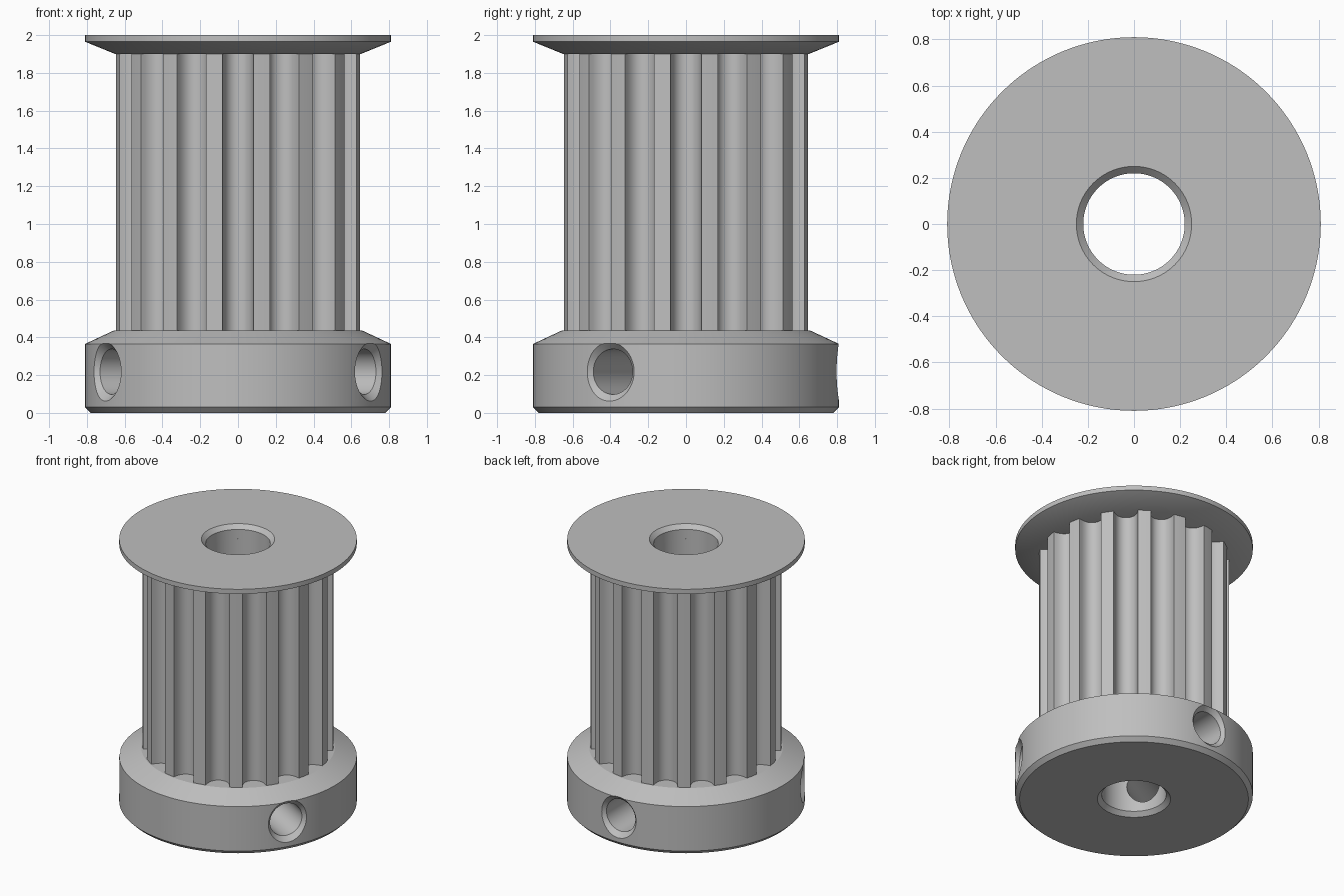
import bpy
import bmesh
from math import sin, cos, pi, radians, atan2, hypot
from mathutils import Matrix

default = bpy.data.objects.get("Cube")
if default:
    bpy.data.objects.remove(default)

metal = bpy.data.materials.new("grey metal")
metal.use_nodes = True
colour = (0.52, 0.52, 0.52, 1)
metal.diffuse_color = colour
metal.node_tree.nodes["Principled BSDF"].inputs["Base Color"].default_value = colour

TEETH = 16
BORE, RIM, TIP = 0.22, 0.81, 0.65
BEVEL = 0.03
HUB_TOP, FLANGE_BOTTOM, TOP = 0.435, 1.9, 2.0


def circle(radius, z, count=144):
    return [(radius * cos(2 * pi * i / count), radius * sin(2 * pi * i / count), z)
            for i in range(count)]


def loft(name, rings, closed=True):
    """Skin equal rings; closed joins last to first, otherwise the ends are capped."""
    bm = bmesh.new()
    loops = [[bm.verts.new(p) for p in ring] for ring in rings]
    pairs = list(zip(loops, loops[1:]))
    if closed:
        pairs.append((loops[-1], loops[0]))
    else:
        bm.faces.new(loops[0])
        bm.faces.new(loops[-1])
    for a, b in pairs:
        for i in range(len(a)):
            j = (i + 1) % len(a)
            bm.faces.new((a[i], a[j], b[j], b[i]))
    bmesh.ops.recalc_face_normals(bm, faces=bm.faces)
    mesh = bpy.data.meshes.new(name)
    bm.to_mesh(mesh)
    bm.free()
    mesh.materials.append(metal)
    obj = bpy.data.objects.new(name, mesh)
    bpy.context.collection.objects.link(obj)
    return obj


def activate(obj):
    bpy.ops.object.select_all(action="DESELECT")
    obj.select_set(True)
    bpy.context.view_layer.objects.active = obj


def smooth(obj):
    activate(obj)
    bpy.ops.object.shade_smooth_by_angle(angle=radians(25))


# Hub: bevelled collar with a chamfered bore
hub = loft("hub", [circle(r, z) for r, z in (
    (BORE, BEVEL), (BORE + BEVEL, 0), (RIM - BEVEL, 0), (RIM, BEVEL),
    (RIM, 0.365), (0.66, HUB_TOP), (BORE, HUB_TOP))])

# Three set screw holes, countersunk at the rim and open to the bore
for angle in (90, 210, 330):
    cutter = loft("screw_hole_cutter", [circle(r, z, 64) for r, z in (
        (0.12, 0.15), (0.12, 0.774), (0.22, 0.874))], closed=False)
    cutter.data.transform(Matrix.Translation((0, 0, 0.218))
                          @ Matrix.Rotation(radians(angle), 4, "Z")
                          @ Matrix.Rotation(pi / 2, 4, "Y"))
    cutter.hide_render = True
    cut = hub.modifiers.new("screw_hole", "BOOLEAN")
    cut.operation = "DIFFERENCE"
    cut.solver = "EXACT"
    cut.object = cutter
    activate(hub)
    bpy.ops.object.modifier_apply(modifier=cut.name)
    bpy.data.objects.remove(cutter)

# Toothed barrel: rounded belt grooves around the bore
half_groove = [(0.083, 0), (0.08, 0.0175), (0.0775, 0.032), (0.073, 0.046),
               (0.0675, 0.0595), (0.059, 0.073), (0.048, 0.085),
               (0.033, 0.095), (0.017, 0.1005)]
groove = ([(-w, d) for w, d in half_groove] + [(0, 0.1025)]
          + [(w, d) for w, d in reversed(half_groove)])
outline = []
for tooth in range(TEETH):
    turn = 2 * pi * tooth / TEETH
    for w, d in groove:
        r = TIP - d if d else (TIP ** 2 - w ** 2) ** 0.5
        a = turn + atan2(w, r)
        outline.append((hypot(w, r) * cos(a), hypot(w, r) * sin(a)))
    a = turn + pi / TEETH
    outline.append((TIP * cos(a), TIP * sin(a)))


def toothed(z):
    return [(x, y, z) for x, y in outline]


# Bore points follow the outline directions so the end faces stay even
def inner(z):
    return [(BORE * x / hypot(x, y), BORE * y / hypot(x, y), z) for x, y in outline]


barrel = loft("toothed_barrel", [inner(HUB_TOP), toothed(HUB_TOP),
                                 toothed(FLANGE_BOTTOM), inner(FLANGE_BOTTOM)])

# Top flange: flared belt guide
flange = loft("top_flange", [circle(r, z) for r, z in (
    (BORE, FLANGE_BOTTOM), (TIP, FLANGE_BOTTOM), (RIM, 1.965), (RIM, TOP),
    (BORE + BEVEL, TOP), (BORE, TOP - BEVEL))])

for part in (hub, barrel, flange):
    smooth(part)
